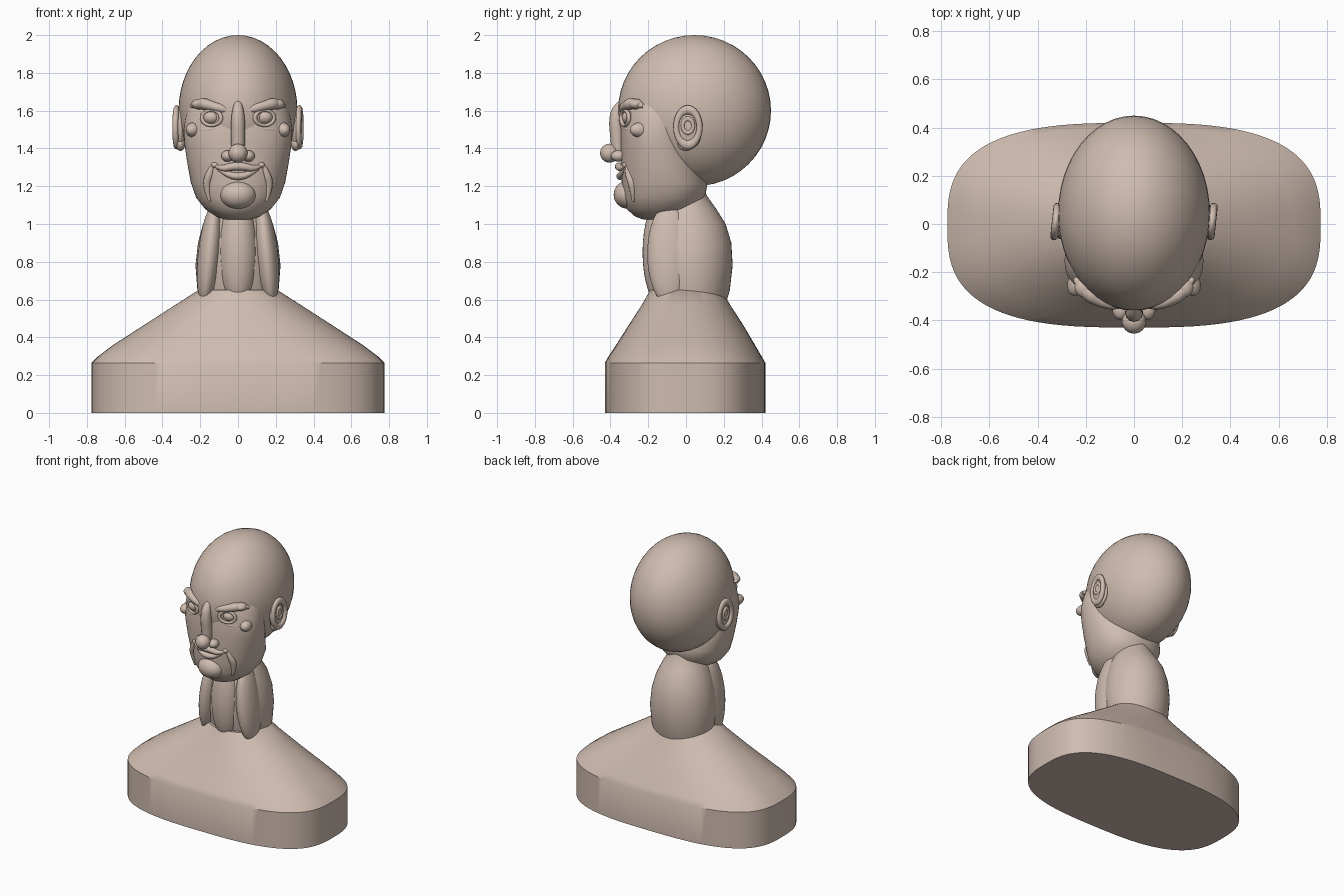
import bpy, bmesh, math
from mathutils import Vector

if "Cube" in bpy.data.objects:
    bpy.data.objects.remove(bpy.data.objects["Cube"], do_unlink=True)

clay = bpy.data.materials.new("warm clay")
clay.use_nodes = True
CLAY = (0.62, 0.50, 0.43, 1.0)
clay.diffuse_color = CLAY
clay.node_tree.nodes["Principled BSDF"].inputs["Base Color"].default_value = CLAY


def finish(obj, angle=40):
    """Give an object the clay colour and smooth shading with sharp edges kept."""
    obj.data.materials.clear()
    obj.data.materials.append(clay)
    bpy.ops.object.select_all(action="DESELECT")
    obj.select_set(True)
    bpy.context.view_layer.objects.active = obj
    bpy.ops.object.shade_smooth_by_angle(angle=math.radians(angle))
    return obj


def blob(name, loc, size, tilt=(0, 0, 0), segments=32):
    """Ellipsoid with given half sizes and tilt in degrees."""
    bpy.ops.mesh.primitive_uv_sphere_add(segments=segments, ring_count=segments // 2, location=loc,
                                         rotation=[math.radians(t) for t in tilt])
    obj = bpy.context.object
    obj.name = name
    obj.scale = size
    return finish(obj)


def ring(name, loc, major, minor, stretch, tilt=(0, 0, 0)):
    """Stretched torus."""
    bpy.ops.mesh.primitive_torus_add(major_radius=major, minor_radius=minor, major_segments=32,
                                     minor_segments=12, location=loc,
                                     rotation=[math.radians(t) for t in tilt])
    obj = bpy.context.object
    obj.name = name
    obj.scale = stretch
    return finish(obj)


def tube(name, points, thickness):
    """Soft strand through points, each (x, y, z, relative radius)."""
    curve = bpy.data.curves.new(name, "CURVE")
    curve.dimensions = "3D"
    curve.bevel_depth = thickness
    curve.bevel_resolution = 4
    curve.resolution_u = 8
    spline = curve.splines.new("NURBS")
    spline.points.add(len(points) - 1)
    for point, (x, y, z, radius) in zip(spline.points, points):
        point.co = (x, y, z, 1)
        point.radius = radius
    spline.order_u = 3
    spline.use_endpoint_u = True
    obj = bpy.data.objects.new(name, curve)
    bpy.context.collection.objects.link(obj)
    bpy.ops.object.select_all(action="DESELECT")
    obj.select_set(True)
    bpy.context.view_layer.objects.active = obj
    bpy.ops.object.convert(target="MESH")
    return finish(bpy.context.object, 60)


def loft(name, rows, sides=64, angle=40):
    """Skin rounded sections, each (z, half width, front y, back y, squareness)."""
    bm = bmesh.new()
    loops = []
    for z, width, front, back, power in rows:
        loop = []
        for i in range(sides):
            a = math.tau * i / sides
            c, s = math.cos(a), math.sin(a)
            x = width * math.copysign(abs(c) ** (2 / power), c)
            y = (front + back) / 2 + (back - front) / 2 * math.copysign(abs(s) ** (2 / power), s)
            loop.append(bm.verts.new((x, y, z)))
        loops.append(loop)
    for low, high in zip(loops, loops[1:]):
        for i in range(sides):
            j = (i + 1) % sides
            bm.faces.new((low[i], low[j], high[j], high[i]))
    bm.faces.new(loops[0][::-1])
    bm.faces.new(loops[-1])
    mesh = bpy.data.meshes.new(name)
    bm.to_mesh(mesh)
    bm.free()
    obj = bpy.data.objects.new(name, mesh)
    bpy.context.collection.objects.link(obj)
    return finish(obj, angle)


# Shoulders and plinth
loft("shoulders", [
    (0.0, 0.775, -0.43, 0.42, 2.9), (0.265, 0.775, -0.43, 0.42, 2.9),
    (0.30, 0.74, -0.41, 0.40, 2.8), (0.36, 0.66, -0.37, 0.365, 2.6),
    (0.47, 0.49, -0.30, 0.30, 2.3), (0.57, 0.335, -0.235, 0.235, 2.1),
    (0.65, 0.21, -0.19, 0.19, 2)], 96, 35)

# Neck: core, throat and side cords
loft("neck", [
    (0.54, 0.19, -0.14, 0.20, 2), (0.65, 0.215, -0.17, 0.232, 2),
    (0.78, 0.225, -0.195, 0.247, 2), (0.90, 0.212, -0.195, 0.24, 2),
    (1.0, 0.185, -0.18, 0.21, 2), (1.08, 0.15, -0.15, 0.16, 2),
    (1.15, 0.11, -0.10, 0.11, 2), (1.22, 0.09, -0.08, 0.09, 2)], 48, 60)
blob("throat", (0, -0.125, 0.85), (0.105, 0.105, 0.29))

# Skull and face mass
blob("skull", (0, 0.045, 1.6), (0.315, 0.405, 0.4), segments=48)
loft("face", [
    (1.025, 0.07, -0.23, -0.07, 2), (1.04, 0.115, -0.27, -0.03, 2),
    (1.08, 0.175, -0.315, 0.05, 2.1), (1.14, 0.222, -0.335, 0.10, 2.2),
    (1.22, 0.25, -0.34, 0.115, 2.2), (1.32, 0.268, -0.345, 0.08, 2.2),
    (1.42, 0.283, -0.345, 0.05, 2.2), (1.50, 0.288, -0.345, 0.04, 2.2),
    (1.58, 0.275, -0.335, 0.04, 2.1), (1.66, 0.25, -0.325, 0.04, 2),
    (1.74, 0.18, -0.28, 0.04, 2)], 64, 60)

# Nose
tube("nose_bridge", [
    (0, -0.33, 1.65, 0.5), (0, -0.365, 1.61, 0.9), (0, -0.372, 1.54, 1.1),
    (0, -0.362, 1.45, 1.1), (0, -0.36, 1.37, 1.0)], 0.034)
blob("nose_tip", (0, -0.405, 1.375), (0.05, 0.05, 0.05))

# Mouth and chin
tube("upper_lip", [
    (-0.135, -0.315, 1.315, 0.3), (-0.09, -0.345, 1.29, 0.9), (-0.03, -0.355, 1.305, 1.2),
    (0.03, -0.355, 1.305, 1.2), (0.09, -0.345, 1.29, 0.9), (0.135, -0.315, 1.315, 0.3)], 0.018)
tube("lower_lip", [
    (-0.12, -0.32, 1.30, 0.3), (-0.06, -0.345, 1.262, 1.0), (0, -0.35, 1.25, 1.3),
    (0.06, -0.345, 1.262, 1.0), (0.12, -0.32, 1.30, 0.3)], 0.016)
blob("chin", (0, -0.305, 1.155), (0.095, 0.078, 0.075))

# Paired parts
for side, s in (("left", 1), ("right", -1)):
    # Neck cords run from below the ear to the collar
    blob(side + "_neck_cord", (s * 0.15, -0.09, 0.84), (0.062, 0.115, 0.27), (0, s * -6, 0))

    # Brow, eye and lids
    tube(side + "_brow", [
        (s * 0.04, -0.335, 1.595, 0.4), (s * 0.08, -0.335, 1.61, 0.9),
        (s * 0.14, -0.322, 1.625, 0.9), (s * 0.20, -0.285, 1.642, 1.25),
        (s * 0.245, -0.225, 1.625, 0.4)], 0.027)
    blob(side + "_brow_end", (s * 0.205, -0.265, 1.635), (0.042, 0.04, 0.028), (0, 0, s * 35))
    blob(side + "_eyeball", (s * 0.14, -0.292, 1.565), (0.047, 0.047, 0.04))
    ring(side + "_eyelids", (s * 0.14, -0.323, 1.562), 0.05, 0.011, (1.08, 0.8, 1),
         (90, 0, s * 22))

    # Cheeks and the folds beside the mouth
    blob(side + "_cheekbone", (s * 0.228, -0.232, 1.498), (0.043, 0.07, 0.042), (0, 0, s * 25))
    tube(side + "_under_eye", [
        (s * 0.09, -0.325, 1.52, 0.3), (s * 0.14, -0.325, 1.495, 0.9),
        (s * 0.20, -0.28, 1.50, 1.0)], 0.016)
    tube(side + "_mouth_fold", [
        (s * 0.125, -0.315, 1.33, 0.3), (s * 0.15, -0.305, 1.27, 1.0),
        (s * 0.17, -0.28, 1.20, 1.0), (s * 0.15, -0.28, 1.12, 0.3)], 0.022)
    blob(side + "_mouth_corner", (s * 0.122, -0.318, 1.312), (0.02, 0.02, 0.016))
    blob(side + "_nostril", (s * 0.055, -0.358, 1.36), (0.034, 0.04, 0.03))

    # Ear: shell, rim, inner fold and lobe
    blob(side + "_ear", (s * 0.305, 0.01, 1.505), (0.028, 0.073, 0.11), (6, 0, 0))
    ring(side + "_ear_rim", (s * 0.325, 0.01, 1.512), 0.062, 0.016, (1.5, 1, 1),
         (0, 90, 0)).rotation_euler.x = math.radians(6)
    ring(side + "_ear_fold", (s * 0.328, 0.01, 1.52), 0.028, 0.010, (1.3, 1, 1), (0, 90, 0))
    blob(side + "_ear_lobe", (s * 0.305, 0.0, 1.425), (0.026, 0.045, 0.038))
